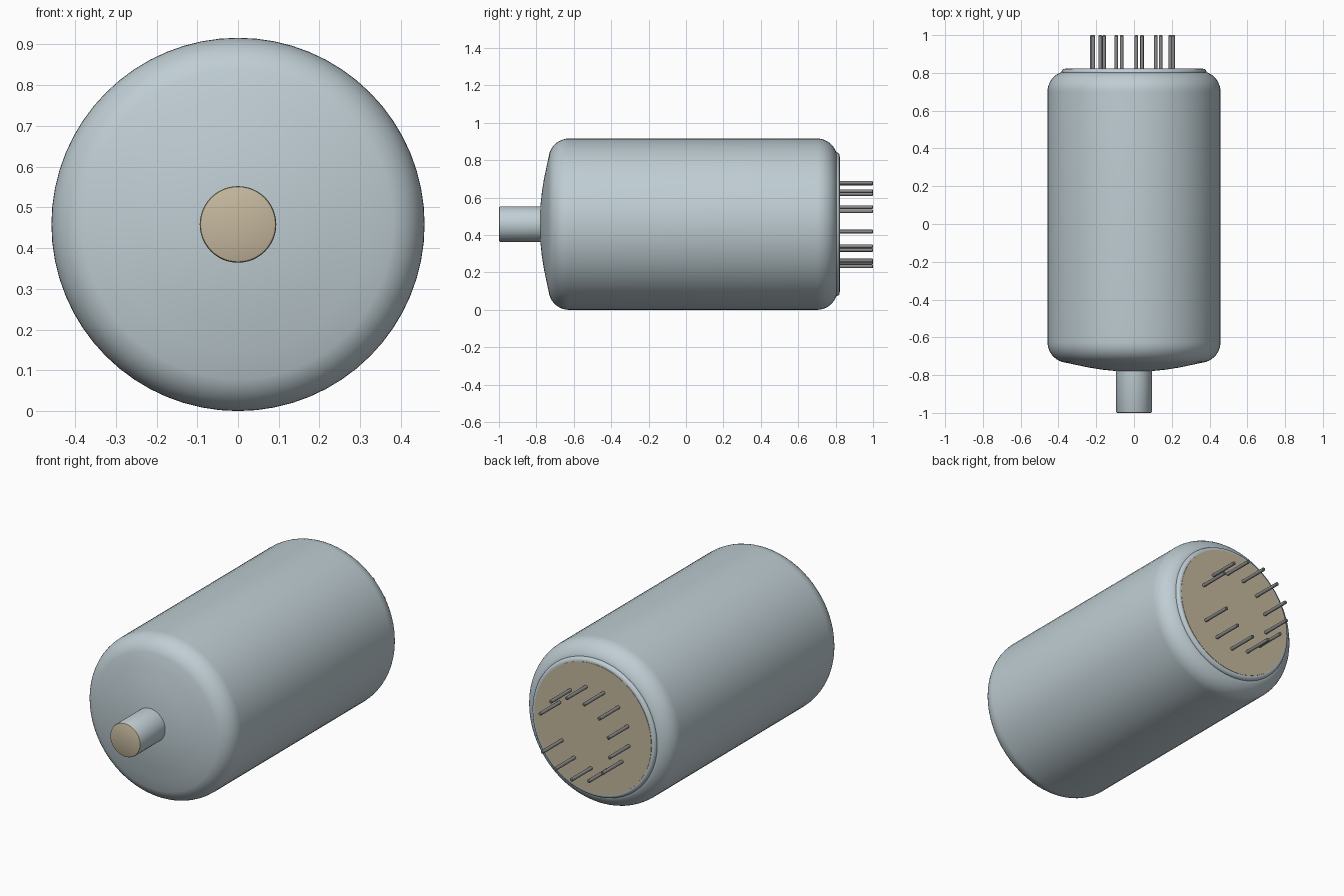
import bpy
import bmesh
import math

if "Cube" in bpy.data.objects:
    bpy.data.objects.remove(bpy.data.objects["Cube"], do_unlink=True)

AXIS_Z = 0.458  # height of the tube's long axis


def make_material(name, rgb):
    mat = bpy.data.materials.new(name)
    mat.use_nodes = True
    mat.diffuse_color = (*rgb, 1)
    mat.node_tree.nodes["Principled BSDF"].inputs["Base Color"].default_value = (*rgb, 1)
    return mat


glass = make_material("pale blue grey", (0.52, 0.61, 0.65))
tan = make_material("tan", (0.56, 0.48, 0.34))
metal = make_material("pin grey", (0.26, 0.26, 0.26))


def arc(r, y, radius, start, end, steps):
    """Profile points (r, y) along an arc, angles in degrees."""
    angles = [math.radians(start + (end - start) * i / steps) for i in range(steps + 1)]
    return [(r + radius * math.cos(a), y + radius * math.sin(a)) for a in angles]


def lathe(name, profile, mats, segments=64, centre=(0, AXIS_Z), rule=None):
    """Turn a profile of (radius, y) points around a y axis, with flat end caps."""
    bm = bmesh.new()
    rings = []
    for r, y in profile:
        ring = []
        for i in range(segments):
            a = 2 * math.pi * i / segments
            ring.append(bm.verts.new((centre[0] + r * math.cos(a), y,
                                      centre[1] + r * math.sin(a))))
        rings.append(ring)
    for a, b in zip(rings, rings[1:]):
        for i in range(segments):
            j = (i + 1) % segments
            bm.faces.new((a[i], a[j], b[j], b[i]))
    bm.faces.new(rings[0])
    bm.faces.new(rings[-1])
    bmesh.ops.recalc_face_normals(bm, faces=bm.faces)
    if rule:
        for f in bm.faces:
            f.material_index = rule(f.calc_center_median())
    mesh = bpy.data.meshes.new(name)
    bm.to_mesh(mesh)
    bm.free()
    for m in mats:
        mesh.materials.append(m)
    obj = bpy.data.objects.new(name, mesh)
    bpy.context.collection.objects.link(obj)
    bpy.ops.object.select_all(action='DESELECT')
    obj.select_set(True)
    bpy.context.view_layer.objects.active = obj
    bpy.ops.object.shade_smooth_by_angle(angle=math.radians(32))
    return obj


# Envelope: shallow front dome, rounded shoulders, straight wall
dome = [(r, -0.782 + r * r / 2.6) for r in (0.02, 0.1, 0.17, 0.24, 0.31)]
front_shoulder = arc(0.348, -0.625, 0.11, -73, 0, 9)
back_shoulder = arc(0.348, 0.70, 0.11, 0, 70, 9)
lathe("envelope", dome + front_shoulder + back_shoulder, [glass])

# Base rim: thin rounded lip around the back disc
lathe("base_rim", [(0.384, 0.78)] + arc(0.366, 0.804, 0.018, 0, 90, 5), [glass])

# Base disc
lathe("base_disc", [(0.362, 0.815), (0.362, 0.824)], [tan])

# Front stem with a tan end face
lathe("front_stem",
      [(0.088, -1.0), (0.092, -0.998), (0.094, -0.994), (0.094, -0.76)],
      [glass, tan], segments=48, rule=lambda c: 1 if c.y < -0.995 else 0)

# Pins: thirteen even positions with one left empty
PIN_CIRCLE, PIN_RADIUS, POSITIONS = 0.226, 0.0095, 13
for i in range(POSITIONS - 1):
    a = math.radians(23.8 + 360 / POSITIONS * i)
    lathe(f"pin_{i + 1}",
          [(PIN_RADIUS, 0.81), (PIN_RADIUS, 0.996), (PIN_RADIUS * 0.65, 1.0)],
          [metal], segments=16,
          centre=(PIN_CIRCLE * math.cos(a), AXIS_Z + PIN_CIRCLE * math.sin(a)))
